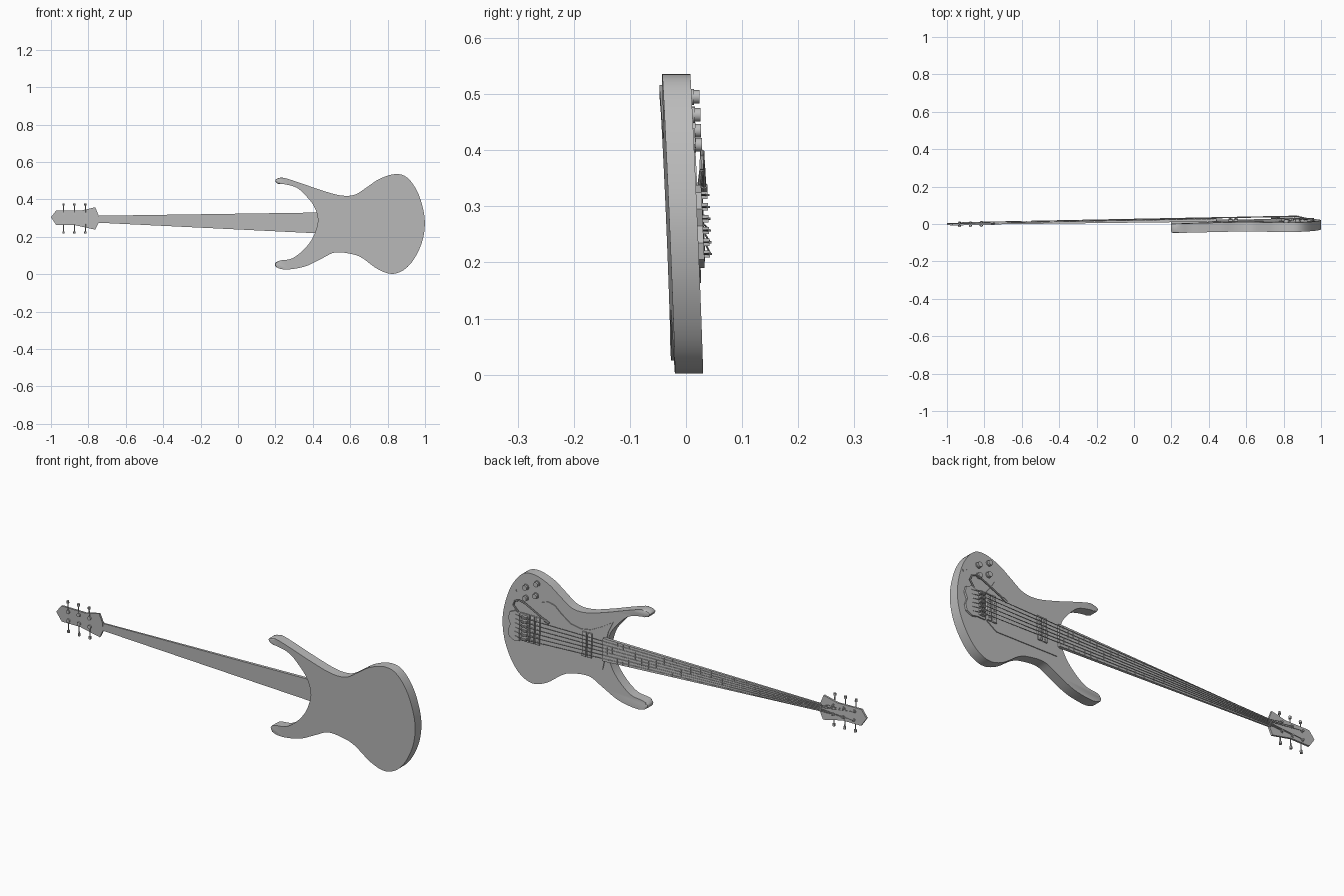
import bpy, bmesh, math
from mathutils import Vector

cube = bpy.data.objects.get("Cube")
if cube:
    bpy.data.objects.remove(cube)

grey = bpy.data.materials.new("plain_grey")
grey.use_nodes = True
COLOUR = (0.5, 0.5, 0.5, 1)
grey.diffuse_color = COLOUR
grey.node_tree.nodes["Principled BSDF"].inputs["Base Color"].default_value = COLOUR


def place(x, z, w):
    """Point at height w above the leaning middle plane of the instrument."""
    return Vector((x, -0.006 + 0.01 * (x - 0.85) - 0.043 * (z - 0.27) + w, z))


def finish(bm, name):
    bmesh.ops.recalc_face_normals(bm, faces=bm.faces)
    mesh = bpy.data.meshes.new(name)
    bm.to_mesh(mesh)
    bm.free()
    mesh.materials.append(grey)
    obj = bpy.data.objects.new(name, mesh)
    bpy.context.collection.objects.link(obj)
    bpy.ops.object.select_all(action='DESELECT')
    obj.select_set(True)
    bpy.context.view_layer.objects.active = obj
    bpy.ops.object.shade_smooth_by_angle(angle=math.radians(30))
    return obj


def plate(name, outline, low, high, bevel=0):
    """Extrude an outline between two heights, given as functions of x or numbers."""
    lo = low if callable(low) else lambda x: low
    hi = high if callable(high) else lambda x: high
    bm = bmesh.new()
    bottom = [bm.verts.new(place(x, z, lo(x))) for x, z in outline]
    top = [bm.verts.new(place(x, z, hi(x))) for x, z in outline]
    caps = [bm.faces.new(bottom[::-1]), bm.faces.new(top)]
    n = len(outline)
    for i in range(n):
        j = (i + 1) % n
        bm.faces.new((bottom[i], bottom[j], top[j], top[i]))
    if bevel:
        rims = list({e for f in caps for e in f.edges})
        bmesh.ops.bevel(bm, geom=rims, offset=bevel, segments=2, profile=0.5,
                        affect='EDGES', clamp_overlap=True)
    return finish(bm, name)


def box(name, x, z, width, height, low, high, bevel=0):
    a, b = width / 2, height / 2
    return plate(name, [(x - a, z - b), (x + a, z - b), (x + a, z + b), (x - a, z + b)],
                 low, high, bevel)


def rod(name, start, end, radius, sides=12):
    """Cylinder between two (x, z, w) points."""
    a, b = place(*start), place(*end)
    axis = b - a
    matrix = axis.to_track_quat('Z', 'Y').to_matrix().to_4x4()
    matrix.translation = (a + b) / 2
    bm = bmesh.new()
    bmesh.ops.create_cone(bm, cap_ends=True, segments=sides, radius1=radius,
                          radius2=radius, depth=axis.length, matrix=matrix)
    return finish(bm, name)


def smooth_loop(points, steps=5):
    """Closed flowing curve through the points."""
    pts = [Vector(p) for p in points]
    n, out = len(pts), []
    for i in range(n):
        a, b, c, d = (pts[(i + k) % n] for k in (-1, 0, 1, 2))
        for s in range(steps):
            t = s / steps
            p = b + (c - a) * t / 2 + (2 * a - 5 * b + 4 * c - d) * t * t / 2 \
                + (3 * b - a - 3 * c + d) * t ** 3 / 2
            out.append(tuple(p))
    return out


# Body with two horns
body = [(.2, .505), (.24, .516), (.33, .489), (.437, .452), (.544, .422), (.624, .425),
        (.693, .468), (.757, .51), (.837, .535), (.9, .52), (.955, .45), (.988, .356),
        (.999, .265), (.983, .169), (.939, .078), (.885, .022), (.821, .002), (.747, .027),
        (.66, .089), (.597, .11), (.517, .116), (.448, .084), (.357, .041), (.26, .025),
        (.208, .036), (.198, .057), (.224, .073), (.288, .084), (.352, .132), (.4, .196),
        (.427, .281), (.41, .356), (.368, .414), (.315, .462), (.25, .481), (.213, .484)]
plate("body", smooth_loop(body), -0.025, 0.025, 0.007)

# Pickguard
guard = [(.445, .17), (.786, .163), (.84, .2), (.84, .34), (.808, .38), (.79, .41), (.753, .423),
         (.715, .415), (.68, .385), (.626, .348), (.57, .338), (.516, .347), (.45, .38),
         (.395, .415), (.42, .36), (.432, .3), (.432, .238)]
plate("pickguard", guard, 0.024, 0.029)

# Neck, fretboard edge and frets
NUT, JOINT, BRIDGE = -0.75, 0.44, 0.87


def along(x, a, b):
    return a + (b - a) * (x - NUT) / (JOINT - NUT)


def neck_top(x):
    return along(x, 0.030, 0.041)


def neck_side(x, sign):
    return along(x, 0.294, 0.274) + sign * along(x, 0.0185, 0.056)


neck_outline = [(NUT, neck_side(NUT, -1)), (JOINT, neck_side(JOINT, -1)),
                (JOINT, neck_side(JOINT, 1)), (NUT, neck_side(NUT, 1))]
plate("neck", neck_outline, lambda x: along(x, 0.022, 0.025), neck_top)
for fret in range(1, 23):
    x = NUT + (BRIDGE - NUT) * (1 - 2 ** (-fret / 12))
    box("fret", x, along(x, 0.294, 0.274), 0.004, along(x, 0.036, 0.11),
        neck_top(x) - 0.002, neck_top(x) + 0.0015)
box("nut", NUT, 0.294, 0.008, 0.038, 0.022, 0.034)

# Headstock
head = [(-1, .305), (-.971, .342), (-.84, .34), (-.763, .358), (-.745, .313), (-.745, .276),
        (-.763, .238), (-.87, .262), (-.971, .262)]
plate("headstock", head, 0.020, 0.030)

# Tuners and strings, three to a side
for i in range(6):
    side = -1 if i < 3 else 1
    slot = i if i < 3 else 5 - i
    x = -0.816 - 0.0585 * slot
    post_z = 0.30 + side * 0.022
    tip_z = 0.298 + side * 0.081
    rod("tuner_post", (x, post_z, 0.016), (x, post_z, 0.038), 0.005)
    rod("tuner_washer", (x, post_z, 0.029), (x, post_z, 0.032), 0.009)
    rod("tuner_housing", (x, post_z, 0.013), (x, post_z, 0.021), 0.009)
    rod("tuner_stem", (x, post_z, 0.018), (x, tip_z, 0.018), 0.0025, 8)
    rod("tuner_button", (x, tip_z - side * 0.012, 0.018), (x, tip_z, 0.018), 0.0065)
    nut_z, bridge_z = 0.2795 + 0.0058 * i, 0.215 + 0.021 * i
    rod("head_string", (x, post_z, 0.034), (NUT, nut_z, 0.0345), 0.0012, 6)
    rod("string", (NUT, nut_z, 0.0345), (BRIDGE, bridge_z, 0.047), 0.0016, 6)
    rod("tail_string", (BRIDGE, bridge_z, 0.047), (0.925, bridge_z, 0.034), 0.0016, 6)
    box("saddle", BRIDGE, bridge_z, 0.028, 0.013, 0.030, 0.046)
    rod("saddle_screw", (BRIDGE + 0.01, bridge_z, 0.04), (BRIDGE + 0.01, bridge_z, 0.05), 0.002, 6)
    for pickup_x in (0.515, 0.545, 0.80, 0.83):
        z = bridge_z + (0.268 - bridge_z) * (BRIDGE - pickup_x) * 0.42
        rod("pole_piece", (pickup_x, z, 0.034), (pickup_x, z, 0.039), 0.004, 8)

# Pickups
for x, z, length in ((0.53, 0.272, 0.12), (0.815, 0.268, 0.135)):
    for offset in (-0.015, 0.015):
        box("pickup_coil", x + offset, z, 0.022, length, 0.024, 0.037, 0.002)

# Bridge plate and tailpiece
box("bridge_plate", 0.875, 0.266, 0.05, 0.135, 0.024, 0.031)
tail = [(.9, .195), (.925, .19), (.955, .205), (.962, .235), (.95, .265), (.962, .295),
        (.955, .325), (.925, .338), (.9, .33)]
plate("tailpiece", tail, 0.024, 0.035)

# Tremolo arm
arm = [(.91, .335, .032), (.935, .365, .037), (.925, .388, .039), (.9, .397, .04),
       (.865, .388, .04), (.758, .337, .042)]
for a, b in zip(arm, arm[1:]):
    rod("tremolo_arm", a, b, 0.004, 8)
rod("tremolo_tip", arm[-1], (.735, .326, .042), 0.006, 10)

# Control knobs and output socket
for x, z in ((.815, .495), (.875, .463), (.82, .435), (.875, .41)):
    rod("knob_skirt", (x, z, 0.024), (x, z, 0.030), 0.0145, 20)
    rod("control_knob", (x, z, 0.024), (x, z, 0.040), 0.012, 20)
plate("socket_plate", [(.925, .428), (.962, .4), (.967, .41), (.93, .44)], 0.024, 0.028)
